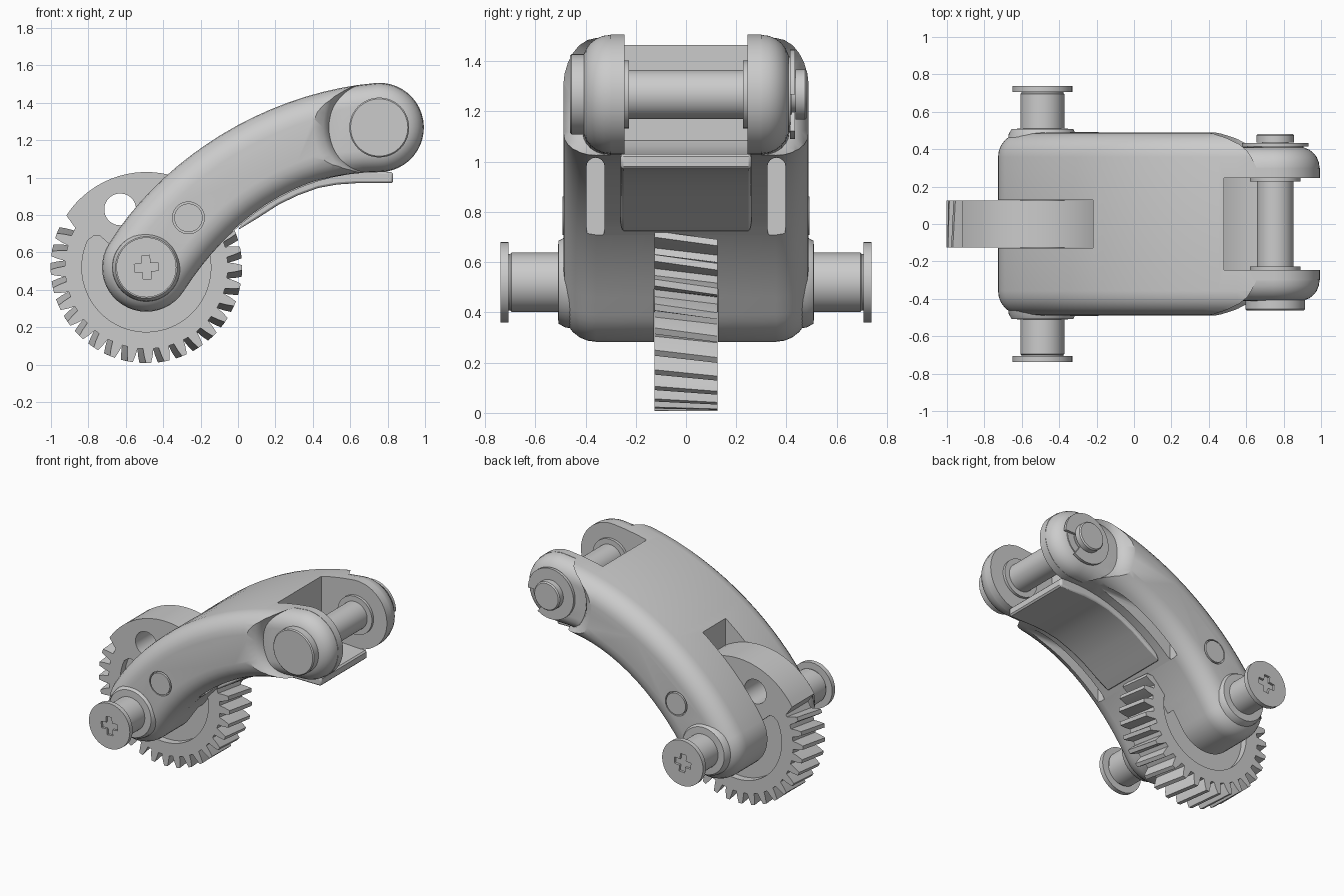
import bpy, bmesh
from math import cos, sin, pi, radians, hypot

if "Cube" in bpy.data.objects:
    bpy.data.objects.remove(bpy.data.objects["Cube"])

LOW, HIGH = (-0.49, 0.52), (0.755, 1.268)   # gear pivot, fork pivot (x, z)


def loft(name, rings):
    """Skin a list of equal-length point rings and cap both ends."""
    bm = bmesh.new()
    vs = [[bm.verts.new(p) for p in r] for r in rings]
    n = len(vs[0])
    for a, b in zip(vs, vs[1:]):
        for i in range(n):
            bm.faces.new((a[i], a[(i + 1) % n], b[(i + 1) % n], b[i]))
    bm.faces.new(vs[0])
    bm.faces.new(vs[-1])
    bmesh.ops.recalc_face_normals(bm, faces=bm.faces)
    me = bpy.data.meshes.new(name)
    bm.to_mesh(me)
    bm.free()
    ob = bpy.data.objects.new(name, me)
    bpy.context.collection.objects.link(ob)
    return ob


def prism(name, pts, y0, y1):
    return loft(name, [[(x, y, z) for x, z in pts] for y in (y0, y1)])


def lathe(name, c, prof, n=48):
    """Rings of (radius, y) around a y axis through c."""
    return loft(name, [[(c[0] + r * cos(2 * pi * i / n), y, c[1] + r * sin(2 * pi * i / n))
                        for i in range(n)] for r, y in prof])


def cyl(name, c, r, y0, y1):
    return lathe(name, c, [(r, y0), (r, y1)])


def box(name, x0, x1, y0, y1, z0, z1):
    return prism(name, [(x0, z0), (x1, z0), (x1, z1), (x0, z1)], y0, y1)


def boolean(ob, other, op='DIFFERENCE'):
    m = ob.modifiers.new('bool', 'BOOLEAN')
    m.object, m.operation, m.solver = other, op, 'EXACT'
    bpy.context.view_layer.objects.active = ob
    bpy.ops.object.modifier_apply(modifier=m.name)
    bpy.data.objects.remove(other)


def arc(c, r, a0, a1, n):
    return [(c[0] + r * cos(radians(a0 + (a1 - a0) * i / n)),
             c[1] + r * sin(radians(a0 + (a1 - a0) * i / n))) for i in range(n + 1)]


def bezier(p, n):
    out = []
    for i in range(1, n):
        t = i / n
        w = ((1 - t) ** 3, 3 * t * (1 - t) ** 2, 3 * t * t * (1 - t), t ** 3)
        out.append(tuple(sum(k * q[j] for k, q in zip(w, p)) for j in (0, 1)))
    return out


# curved arm outline, clockwise
ear, foot = arc(HIGH, 0.239, 93, -90, 22), arc(LOW, 0.237, -33, -212, 22)
outline = (ear + bezier([ear[-1], (0.305, 1.03), (-0.048, 0.77), foot[0]], 16)
           + foot + bezier([foot[-1], (-0.4, 1.11), (0.155, 1.457), ear[0]], 18))


def inset(d, y):
    n, out = len(outline), []
    for i, (x, z) in enumerate(outline):
        a, b = outline[i - 1], outline[(i + 1) % n]
        dx, dz = b[0] - a[0], b[1] - a[1]
        s = d / hypot(dx, dz)
        out.append((x + dz * s, y, z - dx * s))
    return out


def rounded_body(name, half, r, base):
    steps = [(base + r * (1 - cos(i * pi / 12)), half - r + r * sin(i * pi / 12)) for i in range(7)]
    return loft(name, [inset(d, -y) for d, y in reversed(steps)] + [inset(d, y) for d, y in steps])


# arm: wide shoulders stepped down to narrower ears
arm = rounded_body('arm', 0.488, 0.13, 0)
for s in (-1, 1):
    boolean(arm, lathe('cut', HIGH, [(0.25, s * 0.30), (0.265, s * 0.40), (0.275, s * 0.43),
                                     (0.30, s * 0.46), (0.37, s * 0.50)]))
boolean(arm, rounded_body('core', 0.412, 0.11, 0.002), 'UNION')
boolean(arm, box('cut', 0.48, 1.1, -0.245, 0.245, 0.8, 1.7))
boolean(arm, box('cut', -1.1, -0.22, -0.128, 0.128, 0.1, 1.6))
for s in (-1, 1):
    # underside slot and side plug hole
    cap = arc((s * 0.36, 0.98), 0.036, 0, 180, 8) + arc((s * 0.36, 0.73), 0.036, 180, 360, 8)
    boolean(arm, loft('cut', [[(x, y, z) for y, z in cap] for x in (-0.03, 0.6)]))
    boolean(arm, cyl('cut', (-0.265, 0.785), 0.085, s * 0.46, s * 0.52))
    cyl('side_plug', (-0.265, 0.785), 0.076, s * 0.44, s * 0.492)

# tongue under the fork
tongue = prism('tongue', [(0.0, 0.72), (0.1, 0.78), (0.22, 0.857), (0.32, 0.905), (0.43, 0.945),
                          (0.53, 0.963), (0.63, 0.97), (0.82, 0.97), (0.83, 0.98), (0.83, 1.02),
                          (0.82, 1.03), (0.62, 1.04), (0.53, 1.06), (0.47, 1.09), (0.2, 1.05)],
               -0.26, 0.26)
bev = tongue.modifiers.new('bevel', 'BEVEL')
bev.width, bev.segments, bev.limit_method, bev.angle_limit = 0.012, 2, 'ANGLE', radians(60)

# helical sector gear: plain upper rim plus twisted teeth
TEETH, A0, A1 = 21, 158.7, 380


def gear_ring(y):
    tw = -radians(4) * y / 0.25 * 180 / pi
    polar = [(0.51, 147 - i * (147 - 27) / 24) for i in range(25)]
    polar = polar[::-1] + [(0.434, 151)]
    for t in range(TEETH):
        a = A0 + (A1 - A0) * t / (TEETH - 1) + tw
        polar += [(0.435, a - 3.7), (0.475, a - 2.7), (0.512, a - 1.5),
                  (0.512, a + 1.5), (0.475, a + 2.7), (0.435, a + 3.7)]
    return [(LOW[0] + r * cos(radians(a)), y, LOW[1] + r * sin(radians(a))) for r, a in polar]


gear = loft('sector_gear', [gear_ring(-0.125), gear_ring(0.125)])
boolean(gear, cyl('cut', (-0.63, 0.83), 0.085, -0.3, 0.3))
recess = ([(LOW[0] + 0.12, LOW[1] + 0.1), (LOW[0] - 0.17, LOW[1] + 0.10),
           (LOW[0] - 0.25, LOW[1] + 0.17)]
          + arc(LOW, 0.33, 149, 150, 1) + arc(LOW, 0.345, 155, 410, 48))
for s in (-1, 1):
    boolean(gear, prism('cut', recess, s * 0.075, s * 0.2))

# lower pivot: boss, pin and cross-slotted head on each side
for s in (-1, 1):
    lathe('pivot_boss', LOW, [(0.19, s * 0.40), (0.18, s * 0.48), (0.165, s * 0.508), (0.12, s * 0.51)])
    lathe('pivot_pin', LOW, [(0.118, s * 0.1), (0.118, s * 0.695), (0.112, s * 0.70), (0.112, s * 0.715)])
    head = cyl('pivot_head', LOW, 0.16, s * 0.706, s * 0.738)
    x, z = LOW
    cross = [(x + r * cos(radians(a + 90 * k + 5)), z + r * sin(radians(a + 90 * k + 5)))
             for k in range(4) for r, a in ((0.067, -19), (0.067, 19), (0.032, 45))]
    boolean(head, prism('cut', cross, s * 0.722, s * 0.78))

# fork pin with head, bushings and retaining clip
cyl('fork_pin', HIGH, 0.098, -0.42, 0.42)
lathe('fork_pin_head', HIGH, [(0.16, -0.38), (0.16, -0.455), (0.153, -0.462)])
lathe('fork_pin_tip', HIGH, [(0.07, 0.40), (0.07, 0.435), (0.1, 0.435), (0.1, 0.474), (0.092, 0.482)])
for s in (-1, 1):
    cyl('bushing', HIGH, 0.135, s * 0.226, s * 0.26)
prism('clip_base', arc(HIGH, 0.15, 0, 354, 47), 0.40, 0.416)
prism('retaining_clip', arc(HIGH, 0.178, 0, 305, 40) + arc(HIGH, 0.085, 305, 0, 40), 0.414, 0.434)

# smooth curved faces, keep hard edges
bpy.ops.object.select_all(action='SELECT')
bpy.context.view_layer.objects.active = arm
bpy.ops.object.shade_smooth_by_angle(angle=radians(30))
